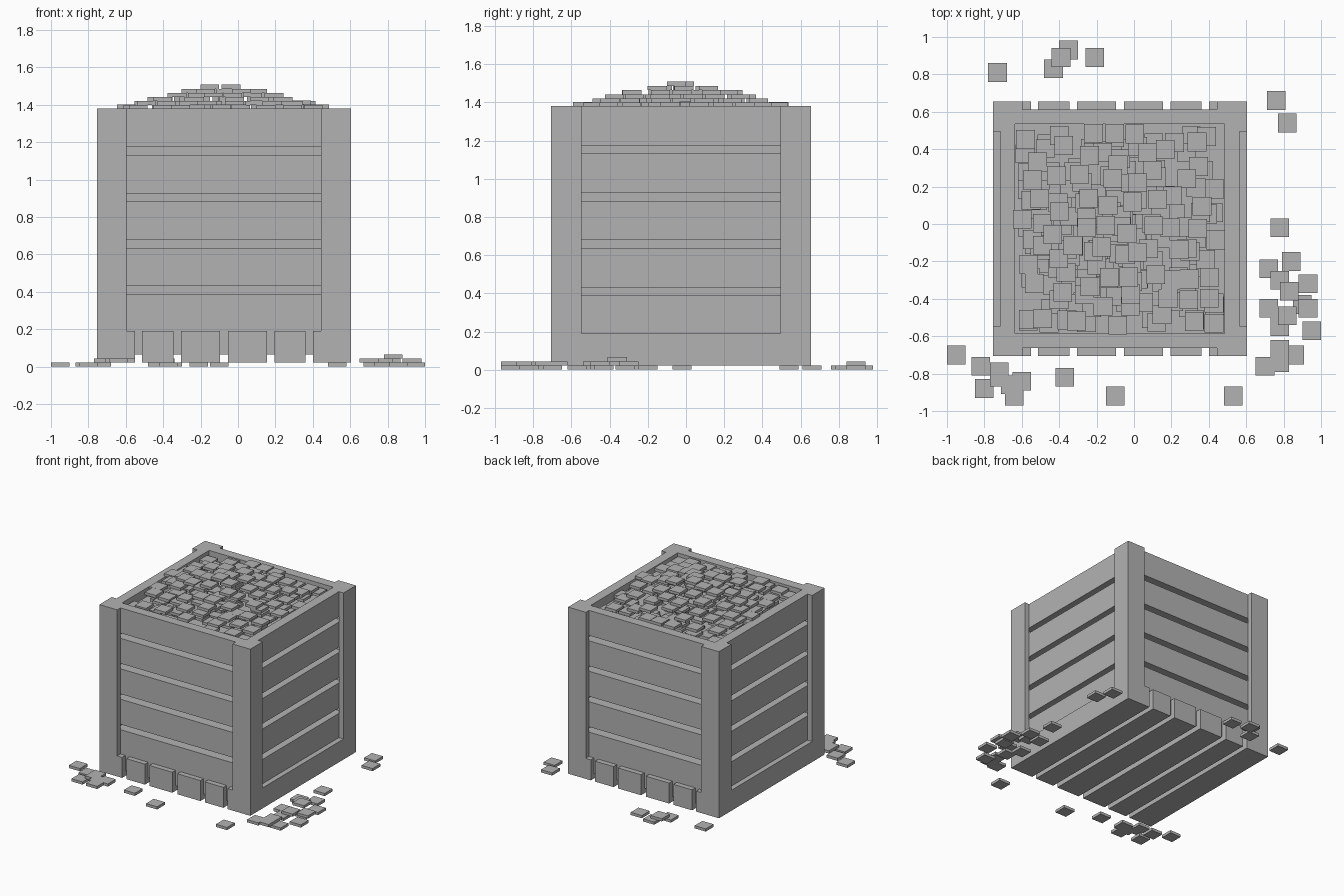
import bpy, bmesh, math, random
from mathutils import Matrix, Vector

old = bpy.data.objects.get("Cube")
if old:
    bpy.data.objects.remove(old, do_unlink=True)

grey = bpy.data.materials.new("plain grey")
grey.use_nodes = True
grey.diffuse_color = (0.45, 0.45, 0.45, 1)
grey.node_tree.nodes["Principled BSDF"].inputs["Base Color"].default_value = grey.diffuse_color


def build(name, boxes):
    """Make one object from a list of (low corner, high corner) boxes."""
    bm = bmesh.new()
    for low, high in boxes:
        low, high = Vector(low), Vector(high)
        place = Matrix.Translation((low + high) / 2) @ Matrix.Diagonal((high - low).to_4d())
        place[3][3] = 1
        bmesh.ops.create_cube(bm, size=1, matrix=place)
    mesh = bpy.data.meshes.new(name)
    bm.to_mesh(mesh)
    bm.free()
    mesh.materials.append(grey)
    bpy.context.collection.objects.link(bpy.data.objects.new(name, mesh))


def crate_box(u0, v0, z0, u1, v1, z1):
    """Box given relative to the crate centre, corners in any order."""
    xs = sorted((CX + u0, CX + u1))
    ys = sorted((CY + v0, CY + v1))
    return (xs[0], ys[0], z0), (xs[1], ys[1], z1)


# Crate measures
CX, CY = -0.075, -0.026
HALF = 0.68
PLATE = 0.042
POST = 0.16
FACE = HALF - PLATE
INNER = HALF - 0.12
BASE, FLOOR, RAIL, TOP = 0.023, 0.065, 0.19, 1.38
BOARD, PITCH = 0.205, 0.248

# Corner posts: front plate, side plate and a filled core
for sy, end in ((-1, "front"), (1, "back")):
    for sx, side in ((-1, "right"), (1, "left")):
        build(f"{end}_{side}_post", [
            crate_box(sx * HALF, sy * HALF, BASE, sx * (HALF - POST), sy * FACE, TOP),
            crate_box(sx * HALF, sy * FACE, BASE, sx * FACE, sy * (HALF - POST), TOP),
            crate_box(sx * FACE, sy * FACE, FLOOR, sx * INNER, sy * INNER, TOP),
        ])

# Slatted walls, the lowest board reaching down to the floor
for s, end, side in ((-1, "front", "right"), (1, "back", "left")):
    across, along = [], []
    for i in range(5):
        z1 = TOP - i * PITCH
        z0 = FLOOR if i == 4 else z1 - BOARD
        across.append(crate_box(-INNER, s * FACE, z0, INNER, s * INNER, z1))
        along.append(crate_box(s * FACE, -INNER, z0, s * INNER, INNER, z1))
    build(f"{end}_wall_boards", across)
    build(f"{side}_wall_boards", along)
    build(f"{side}_bottom_rail",
          [crate_box(s * HALF, POST - HALF, BASE, s * FACE, HALF - POST, RAIL)])

# Bottom planks with upright end blocks, mirrored about the middle
planks, blocks = [], []
for s in (-1, 1):
    for a, b in ((0.022, 0.23), (0.27, 0.437), (0.475, HALF)):
        planks.append(crate_box(s * a, -FACE, BASE, s * b, FACE, FLOOR))
        for t in (-1, 1):
            outer = min(b, HALF - POST)
            blocks.append(crate_box(s * a, t * HALF, BASE, s * outer, t * FACE, RAIL))
            if b == HALF:
                blocks.append(crate_box(s * a, t * HALF, BASE, s * b, t * FACE, FLOOR))
build("bottom_planks", planks)
build("plank_end_blocks", blocks)

# Packed filling inside the walls
FILL = 1.31
build("filling", [crate_box(-INNER, -INNER, FLOOR, INNER, INNER, FILL)])

# Small square tiles that come to rest on whatever lies below
SIZE, THICK = 0.1, 0.022


def rest_height(x, y, tiles, ground):
    below = [t[2] + THICK for t in tiles if abs(t[0] - x) < SIZE and abs(t[1] - y) < SIZE]
    return max(below + [ground])


def tile_boxes(tiles):
    h = SIZE / 2
    return [((x - h, y - h, z), (x + h, y + h, z + THICK)) for x, y, z in tiles]


# Heaped tiles under a cone-shaped limit
random.seed(7)
heap = []
for attempt in range(6000):
    u, v = random.uniform(-INNER, INNER), random.uniform(-INNER, INNER)
    on_rim = max(abs(u), abs(v)) > INNER - SIZE / 2
    z = rest_height(CX + u, CY + v, heap, TOP if on_rim else FILL)
    limit = 1.53 - 0.24 * math.hypot(u, v)
    if z + THICK < limit and not (on_rim and random.random() < 0.6):
        heap.append((CX + u, CY + v, z))
build("heaped_tiles", tile_boxes(heap))

# Spilled tiles on the ground, in hundredths
spill = [
    (-73, 81), (-35, 93), (-43, 83), (-39, 89), (-21, 89),
    (76, 66), (82, 54), (78, -2), (84, -20), (72, -24), (93, -32), (78, -30),
    (72, -45), (90, -43), (78, -55), (82, -49), (93, -45), (95, -57),
    (86, -70), (78, -67), (70, -76), (78, -74),
    (-95, -70), (-82, -76), (-80, -88), (-72, -79), (-66, -86), (-60, -84),
    (-64, -92), (-72, -82), (-37, -82), (-10, -92), (53, -92), (83, -36),
]
ground = []
for i, (x, y) in enumerate(spill):
    x, y = x / 100, y / 100
    layers = 2 if i == len(spill) - 1 else 1
    ground.append((x, y, min(rest_height(x, y, ground, 0), layers * THICK)))
build("spilled_tiles", tile_boxes(ground))
